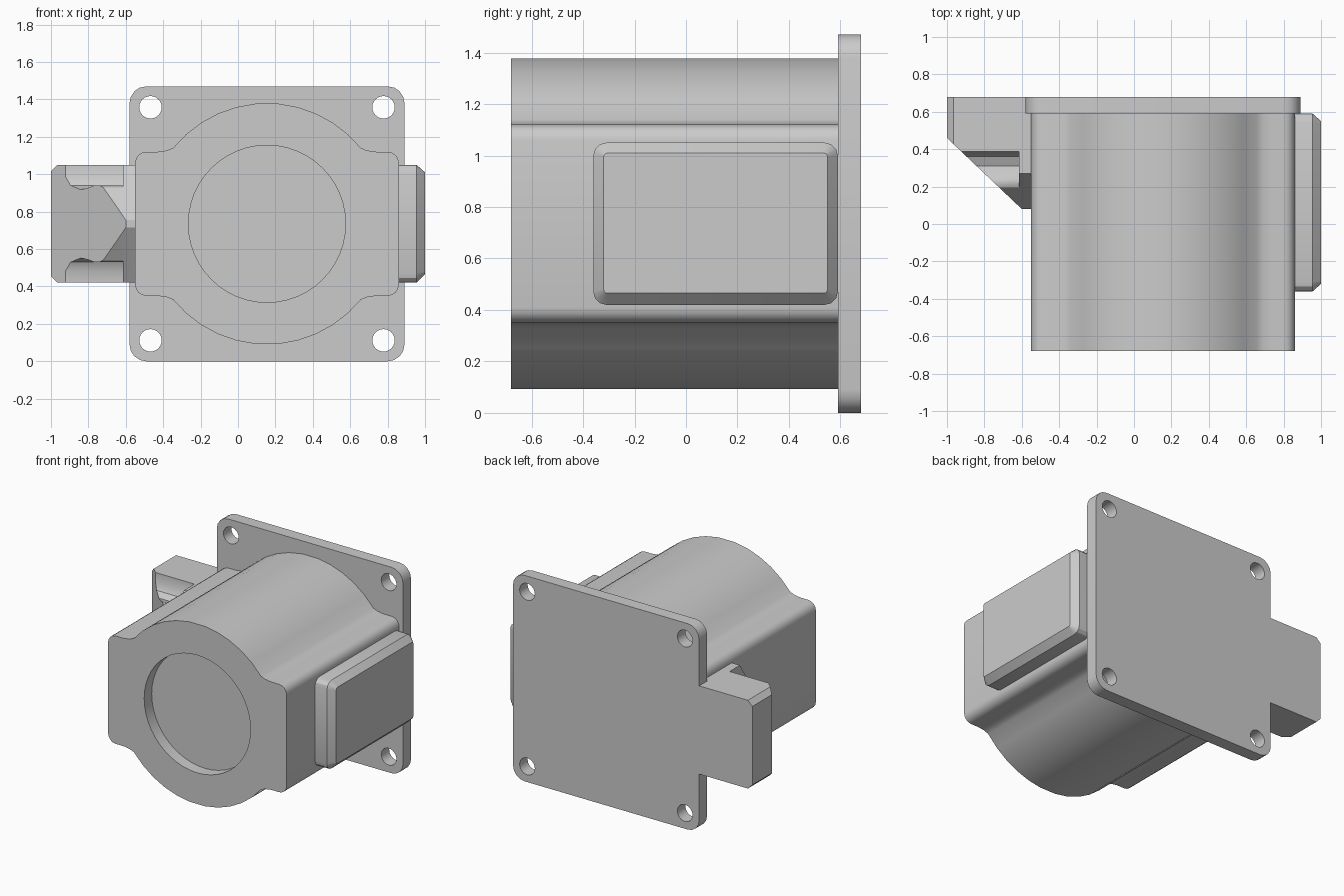
import bpy, bmesh
from math import sin, cos, pi, radians
from mathutils import Vector

cube = bpy.data.objects.get("Cube")
if cube:
    bpy.data.objects.remove(cube, do_unlink=True)

GREY = 0.6
grey = bpy.data.materials.new("cast_grey")
grey.use_nodes = True
grey.diffuse_color = (GREY, GREY, GREY, 1)
grey.node_tree.nodes["Principled BSDF"].inputs["Base Color"].default_value = (GREY, GREY, GREY, 1)

CX, CZ = 0.155, 0.735          # motor axis


def arc(cx, cy, r, a0, a1, n):
    return [(cx + r * cos(radians(a0 + (a1 - a0) * i / n)),
             cy + r * sin(radians(a0 + (a1 - a0) * i / n))) for i in range(n + 1)]


def rounded_rect(u0, u1, v0, v1, r, n):
    pts = []
    for k, (u, v) in enumerate([(u1 - r, v1 - r), (u0 + r, v1 - r),
                                (u0 + r, v0 + r), (u1 - r, v0 + r)]):
        pts += arc(u, v, r, 90 * k, 90 * k + 90, n)
    return pts


def circle(u, v, r, n):
    return arc(u, v, r, 0, 360, n)[:-1]


def loft(name, axis, sections, cuts=()):
    """Skin matching loops [(position, points)] along x or y; cuts are (point, normal) planes."""
    bm = bmesh.new()
    rings = []
    for t, pts in sections:
        rings.append([bm.verts.new((t, u, v) if axis == 'x' else (u, t, v)) for u, v in pts])
    for a, b in zip(rings, rings[1:]):
        for i in range(len(a)):
            j = (i + 1) % len(a)
            bm.faces.new((a[i], a[j], b[j], b[i]))
    bm.faces.new(rings[0])
    bm.faces.new(rings[-1])
    for co, no in cuts:
        res = bmesh.ops.bisect_plane(bm, geom=bm.verts[:] + bm.edges[:] + bm.faces[:],
                                     plane_co=co, plane_no=no, clear_outer=True)
        rim = [e for e in res["geom_cut"] if isinstance(e, bmesh.types.BMEdge)]
        bmesh.ops.holes_fill(bm, edges=rim, sides=0)
    bmesh.ops.recalc_face_normals(bm, faces=bm.faces[:])
    mesh = bpy.data.meshes.new(name)
    bm.to_mesh(mesh)
    bm.free()
    mesh.materials.append(grey)
    ob = bpy.data.objects.new(name, mesh)
    bpy.context.collection.objects.link(ob)
    return ob


def subtract(ob, cutters):
    for c in cutters:
        m = ob.modifiers.new("cut", 'BOOLEAN')
        m.operation, m.solver, m.object = 'DIFFERENCE', 'EXACT', c
    bpy.context.view_layer.update()
    mesh = bpy.data.meshes.new_from_object(
        ob.evaluated_get(bpy.context.evaluated_depsgraph_get()))
    ob.modifiers.clear()
    ob.data = mesh


cutters = []

# Mounting plate with four bolt holes
plate_outline = rounded_rect(-0.58, 0.89, 0, 1.47, 0.09, 4)
plate = loft("mounting_plate", 'y', [(0.59, plate_outline), (0.68, plate_outline)])
holes = []
for sx in (-1, 1):
    for sz in (-1, 1):
        ring = circle(CX + sx * 0.623, CZ + sz * 0.623, 0.06, 24)
        holes.append(loft("hole_cutter", 'y', [(0.5, ring), (0.8, ring)]))

# Connector housing: pointed section, cut by a slanted front and chamfered corners
h = 0.315
section = [(0.68, h), (0.27, h), (0.08, 0.02), (0.08, -0.02), (0.27, -h), (0.68, -h)]
section = [(y, CZ + z) for y, z in section]
slant = [(Vector((-1, 0.46, 0)), Vector((-0.38, -0.4, 0)))]
slant += [(Vector((-0.965, 0, CZ + s * h)), Vector((-1, 0, s))) for s in (1, -1)]
connector = loft("connector_housing", 'x', [(-1, section), (-0.54, section)], slant)

# Finger grooves above and below the connector ridge
groove = [(0.39, 0.5), (0.385, 0.25), (0.36, 0.205), (0.31, 0.183), (0.27, 0.192),
          (0.24, 0.205), (0.215, 0.205), (0.195, 0.195), (-0.1, 0.195), (-0.1, 0.5)]
# the ridge flank is already sloped ahead of the groove
groove[-2:] = [(0.0, 0.195 - 1.5 * 0.195), (0.0, 0.5)]
grooves = []
for s in (1, -1):
    pts = [(y, CZ + s * z) for y, z in groove]
    grooves.append(loft("groove_cutter", 'x', [(-1.2, pts), (-0.615, pts)]))
subtract(connector, grooves + [plate])
subtract(plate, holes)

# Motor body: round barrel merged with a flatter box, mirrored on both axes
quarter = arc(0.645, 0.325, 0.06, 0, 90, 4) + [(0.585, 0.385), (0.535, 0.392)]
quarter += arc(0, 0, 0.645, 39, 84.4, 5)
half = quarter + [(-x, z) for x, z in reversed(quarter)]
outline = half + [(x, -z) for x, z in reversed(half)]
outline = [(CX + x, CZ + z) for x, z in outline]
body = loft("motor_body", 'y', [(-0.68, outline), (0.60, outline)])
ring = circle(CX, CZ, 0.42, 48)
recess = loft("recess_cutter", 'y', [(-0.8, ring), (-0.595, ring)])
subtract(body, [recess])

# Side cover with a chamfered outer face
base = rounded_rect(-0.36, 0.59, 0.42, 1.05, 0.05, 3)
top = rounded_rect(-0.32, 0.55, 0.465, 1.01, 0.015, 3)
cover = loft("side_cover", 'x', [(0.85, base), (0.955, base), (1.0, top)])

# Remove the cutters and smooth the rounded surfaces
for c in holes + grooves + [recess]:
    bpy.data.objects.remove(c, do_unlink=True)
bpy.ops.object.select_all(action='DESELECT')
for ob in (plate, connector, body, cover):
    ob.select_set(True)
bpy.context.view_layer.objects.active = body
bpy.ops.object.shade_smooth_by_angle(angle=radians(28))
